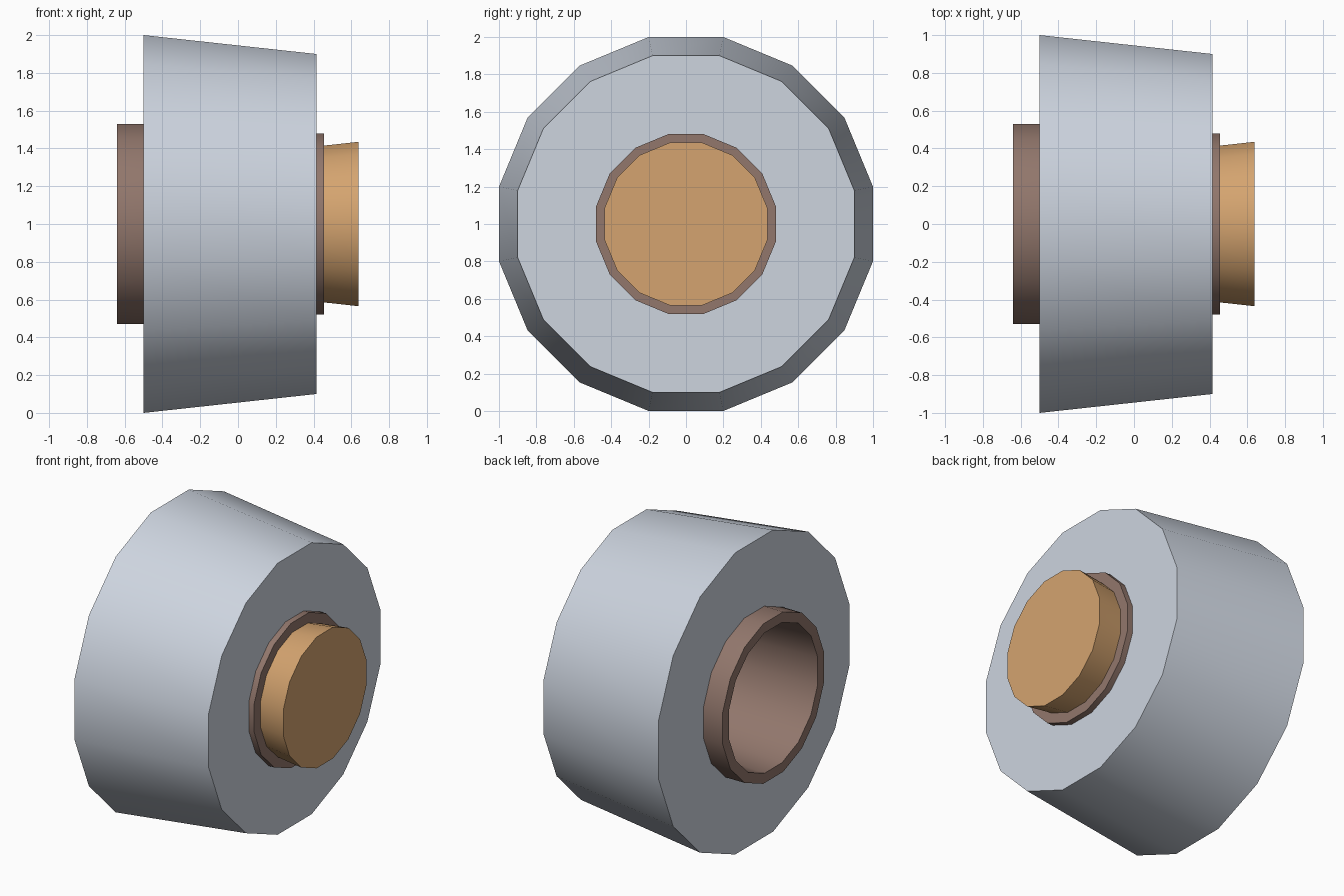
import bpy
import bmesh
from math import cos, sin, pi

SIDES = 16
AXIS_Z = 1.0

cube = bpy.data.objects.get("Cube")
if cube:
    bpy.data.objects.remove(cube, do_unlink=True)


def material(name, rgb):
    mat = bpy.data.materials.new(name)
    mat.use_nodes = True
    colour = (*rgb, 1.0)
    mat.diffuse_color = colour
    mat.node_tree.nodes["Principled BSDF"].inputs["Base Color"].default_value = colour
    return mat


def lathe(name, profile, mat, hollow):
    """Turn (x, flat-side distance) points about the x axis.
    A hollow part closes its profile into a ring; a solid part gets end caps."""
    bm = bmesh.new()
    loops = []
    for x, flat in profile:
        radius = flat / cos(pi / SIDES)
        angles = [(i + 0.5) * 2 * pi / SIDES for i in range(SIDES)]
        loops.append([bm.verts.new((x, radius * cos(a), AXIS_Z + radius * sin(a)))
                      for a in angles])
    pairs = list(zip(loops, loops[1:]))
    if hollow:
        pairs.append((loops[-1], loops[0]))
    else:
        bm.faces.new(loops[0])
        bm.faces.new(loops[-1])
    for a, b in pairs:
        for i in range(SIDES):
            j = (i + 1) % SIDES
            bm.faces.new((a[i], a[j], b[j], b[i]))
    bmesh.ops.recalc_face_normals(bm, faces=bm.faces[:])
    mesh = bpy.data.meshes.new(name)
    bm.to_mesh(mesh)
    bm.free()
    mesh.materials.append(mat)
    obj = bpy.data.objects.new(name, mesh)
    bpy.context.collection.objects.link(obj)
    bpy.ops.object.select_all(action="DESELECT")
    obj.select_set(True)
    bpy.context.view_layer.objects.active = obj
    bpy.ops.object.shade_smooth_by_angle(angle=pi / 6)
    return obj


grey = material("pale_grey", (0.61, 0.66, 0.74))
brown = material("dull_brown", (0.287, 0.184, 0.150))
tan = material("warm_tan", (0.66, 0.37, 0.16))

# Thick tapered outer ring
lathe("outer_ring", [(-0.50, 1.0), (0.415, 0.90), (0.415, 0.47), (-0.50, 0.51)],
      grey, True)

# Open sleeve running through the ring, narrower at the right end
lathe("sleeve", [(-0.64, 0.53), (-0.49, 0.53), (0.40, 0.48), (0.455, 0.48),
                 (0.455, 0.41), (-0.64, 0.465)], brown, True)

# Tapered plug in the right end of the sleeve
lathe("plug", [(0.25, 0.395), (0.455, 0.415), (0.637, 0.435)], tan, False)
